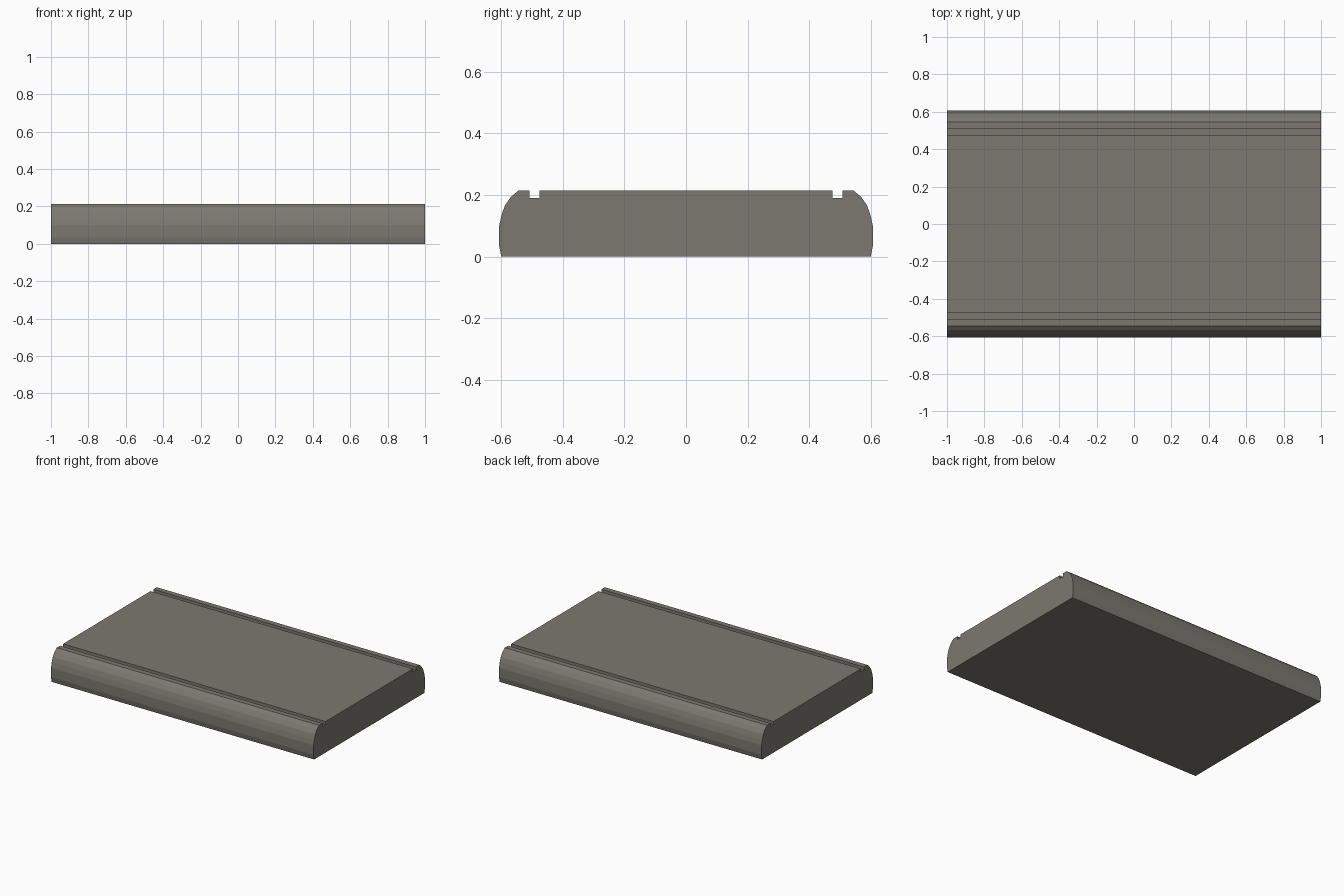
import bpy, bmesh

if "Cube" in bpy.data.objects:
    bpy.data.objects.remove(bpy.data.objects["Cube"])

# Warm grey stone colour
stone = bpy.data.materials.new("warm grey")
stone.diffuse_color = (0.20, 0.19, 0.163, 1)
stone.use_nodes = True
stone.node_tree.nodes["Principled BSDF"].inputs["Base Color"].default_value = stone.diffuse_color

# Half of the cross-section (y, z): rounded edge, then groove in the top
half = [(0.600, 0.0), (0.607, 0.035), (0.607, 0.10), (0.599, 0.135),
        (0.588, 0.167), (0.568, 0.195), (0.545, 0.214),
        (0.508, 0.214), (0.508, 0.191), (0.476, 0.191), (0.476, 0.214)]
profile = half + [(-y, z) for y, z in reversed(half)]

# Slab: the mirrored profile extruded along x
bm = bmesh.new()
face = bm.faces.new([bm.verts.new((-1, y, z)) for y, z in profile])
ext = bmesh.ops.extrude_face_region(bm, geom=[face], use_keep_orig=True)
verts = [g for g in ext["geom"] if isinstance(g, bmesh.types.BMVert)]
bmesh.ops.translate(bm, verts=verts, vec=(2, 0, 0))
bmesh.ops.recalc_face_normals(bm, faces=bm.faces[:])
mesh = bpy.data.meshes.new("grooved_slab")
bm.to_mesh(mesh)
bm.free()
mesh.materials.append(stone)
slab = bpy.data.objects.new("grooved_slab", mesh)
bpy.context.collection.objects.link(slab)
